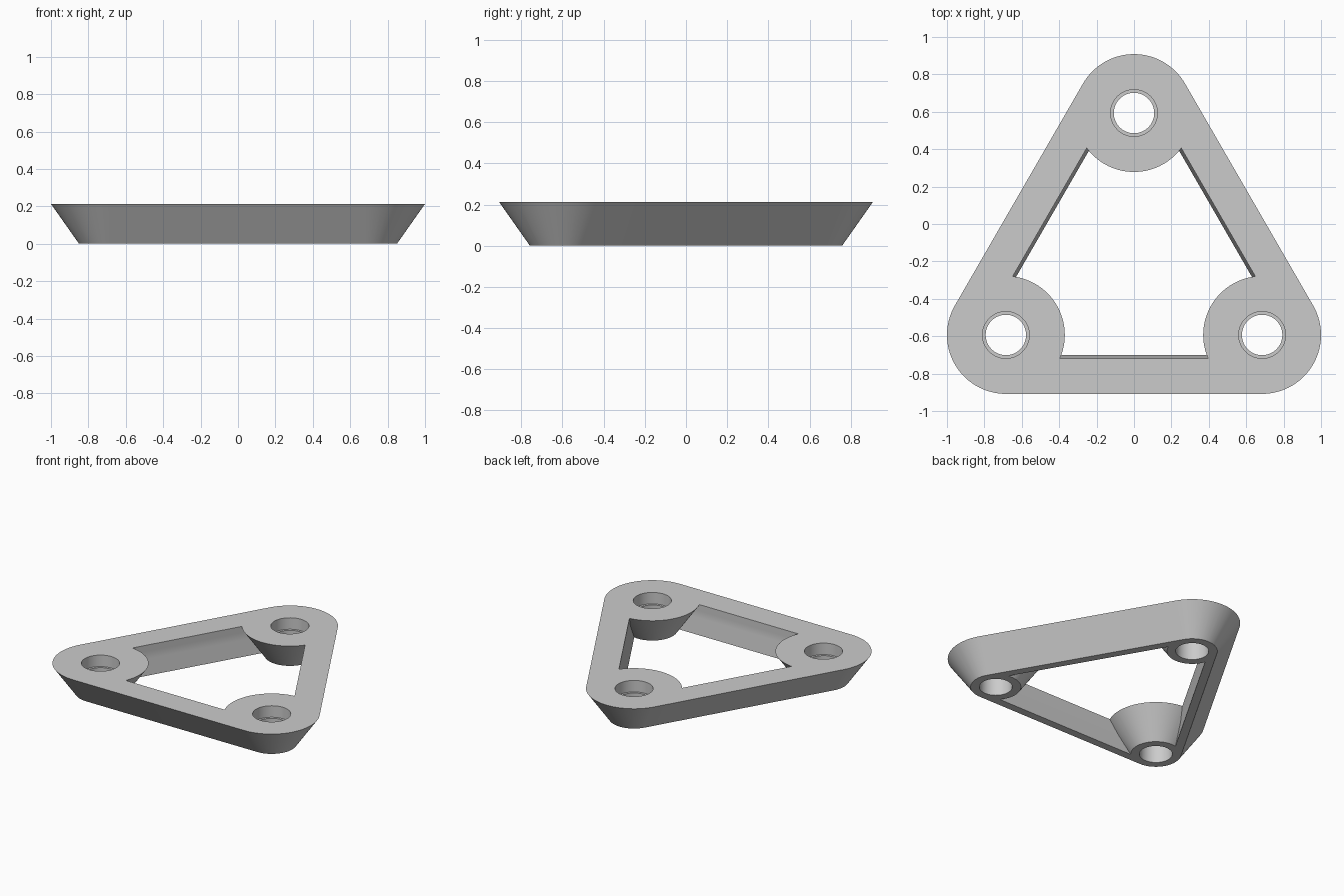
import bpy, bmesh, math

cube = bpy.data.objects.get("Cube")
if cube:
    bpy.data.objects.remove(cube, do_unlink=True)

HEIGHT = 0.213
LEDGE = 0.13            # height of the step inside each hole
REACH = 0.685           # half the distance between corner bosses
TOP_R, BASE_R = 0.315, 0.165
BORE_R, HOLE_R = 0.125, 0.108
SEGMENTS = 96
CORNERS = [(0, REACH * math.sqrt(3) / 2),
           (-REACH, -REACH * math.sqrt(3) / 2),
           (REACH, -REACH * math.sqrt(3) / 2)]

grey = bpy.data.materials.new("light_grey")
grey.use_nodes = True
colour = (0.6, 0.6, 0.6, 1)
grey.diffuse_color = colour
grey.node_tree.nodes["Principled BSDF"].inputs["Base Color"].default_value = colour


def finish(name, bm):
    bmesh.ops.recalc_face_normals(bm, faces=bm.faces)
    mesh = bpy.data.meshes.new(name)
    bm.to_mesh(mesh)
    bm.free()
    mesh.materials.append(grey)
    obj = bpy.data.objects.new(name, mesh)
    bpy.context.collection.objects.link(obj)
    return obj


def stack(bm, centre, profile):
    """Closed round solid from (radius, height) pairs, bottom to top."""
    rings = []
    for r, z in profile:
        rings.append([bm.verts.new((centre[0] + r * math.cos(2 * math.pi * i / SEGMENTS),
                                    centre[1] + r * math.sin(2 * math.pi * i / SEGMENTS), z))
                      for i in range(SEGMENTS)])
    for low, high in zip(rings, rings[1:]):
        for i in range(SEGMENTS):
            j = (i + 1) % SEGMENTS
            bm.faces.new((low[i], low[j], high[j], high[i]))
    bm.faces.new(rings[0][::-1])
    bm.faces.new(rings[-1])


def round_parts(name, profile):
    bm = bmesh.new()
    for c in CORNERS:
        stack(bm, c, profile)
    return finish(name, bm)


def hull(name, profile):
    """Rounded triangular solid wrapped around the profile at all corners."""
    bm = bmesh.new()
    for r, z in profile:
        for x, y in CORNERS:
            for i in range(SEGMENTS):
                a = 2 * math.pi * i / SEGMENTS
                bm.verts.new((x + r * math.cos(a), y + r * math.sin(a), z))
    bmesh.ops.convex_hull(bm, input=bm.verts)
    bmesh.ops.delete(bm, geom=[v for v in bm.verts if not v.link_faces], context='VERTS')
    bmesh.ops.dissolve_limit(bm, angle_limit=0.002, verts=bm.verts, edges=bm.edges)
    return finish(name, bm)


def cut(target, cutter):
    mod = target.modifiers.new("cut", 'BOOLEAN')
    mod.operation = 'DIFFERENCE'
    mod.solver = 'EXACT'
    mod.object = cutter
    bpy.context.view_layer.objects.active = target
    bpy.ops.object.modifier_apply(modifier=mod.name)
    bpy.data.objects.remove(cutter, do_unlink=True)


# Tapered outer body
frame = hull("triangular_frame", [(BASE_R, 0), (TOP_R, HEIGHT)])

# Central opening, leaving the conical bosses standing
EXTRA = 0.05
taper = (BORE_R - HOLE_R) / LEDGE * EXTRA
opening = hull("opening_cutter", [(HOLE_R - taper, -EXTRA), (BORE_R, LEDGE),
                                  (BORE_R, HEIGHT + EXTRA)])
flare = (TOP_R - BASE_R) / HEIGHT * EXTRA * 2
bosses = round_parts("boss_keeper", [(BASE_R - flare, -EXTRA * 2),
                                     (TOP_R + flare, HEIGHT + EXTRA * 2)])
cut(opening, bosses)
cut(frame, opening)

# Stepped screw holes
holes = round_parts("hole_cutter", [(HOLE_R, -EXTRA), (HOLE_R, LEDGE),
                                    (BORE_R, LEDGE), (BORE_R, HEIGHT + EXTRA)])
cut(frame, holes)

bpy.ops.object.select_all(action='DESELECT')
frame.select_set(True)
bpy.context.view_layer.objects.active = frame
bpy.ops.object.shade_smooth_by_angle(angle=math.radians(20))
